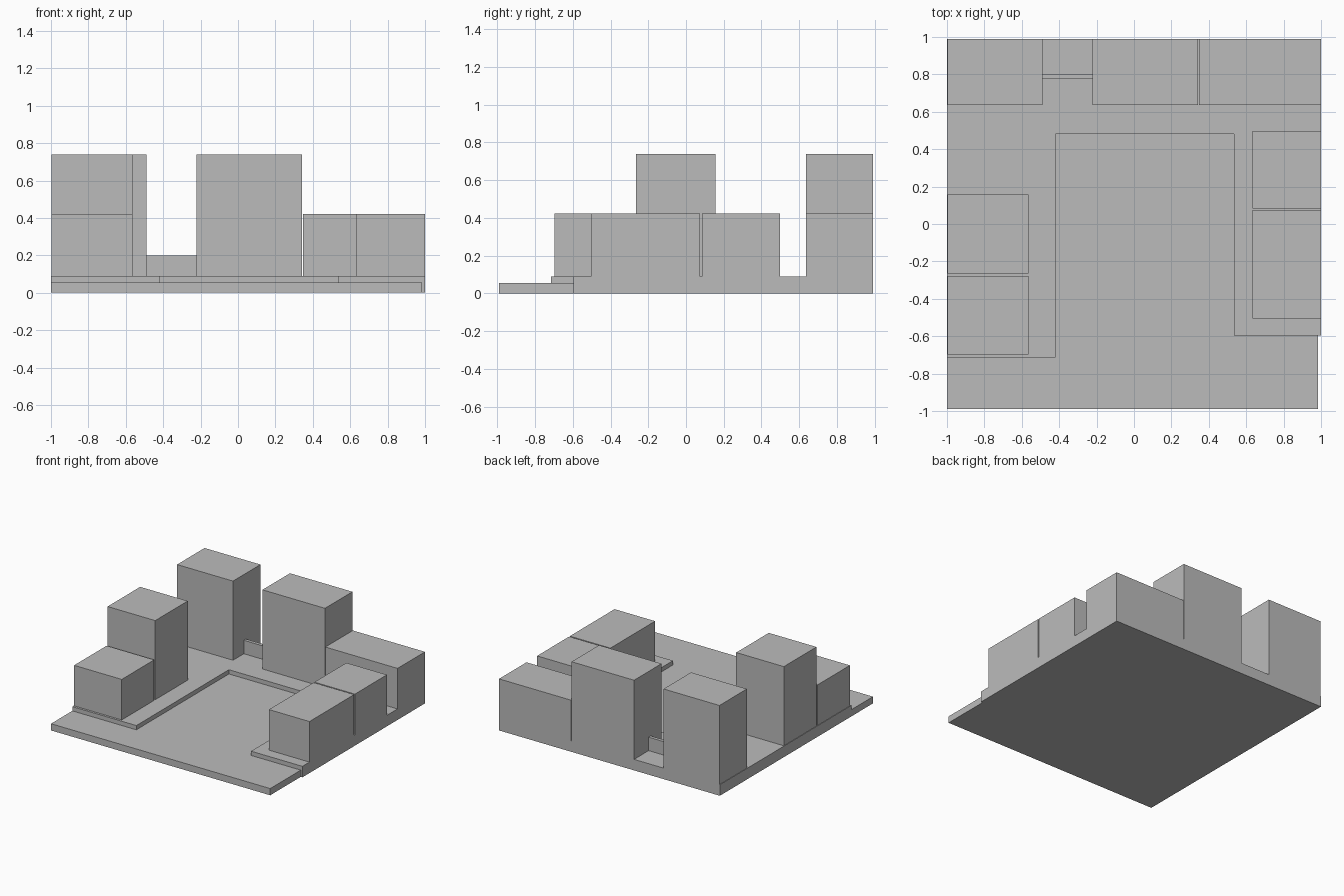
import bpy
import bmesh

default = bpy.data.objects.get("Cube")
if default:
    bpy.data.objects.remove(default, do_unlink=True)

grey = bpy.data.materials.new("plain grey")
grey.use_nodes = True
colour = (0.5, 0.5, 0.5, 1)
grey.diffuse_color = colour
grey.node_tree.nodes["Principled BSDF"].inputs["Base Color"].default_value = colour


def prism(name, outline, bottom, top):
    """Extrude a flat counter-clockwise outline upwards into a solid."""
    bm = bmesh.new()
    face = bm.faces.new([bm.verts.new((x, y, bottom)) for x, y in outline])
    extruded = bmesh.ops.extrude_face_region(bm, geom=[face], use_keep_orig=True)
    for item in extruded["geom"]:
        if isinstance(item, bmesh.types.BMVert):
            item.co.z = top
    bmesh.ops.recalc_face_normals(bm, faces=bm.faces)
    mesh = bpy.data.meshes.new(name)
    bm.to_mesh(mesh)
    bm.free()
    mesh.materials.append(grey)
    obj = bpy.data.objects.new(name, mesh)
    bpy.context.collection.objects.link(obj)
    return obj


def block(name, x0, x1, y0, y1, top):
    return prism(name, [(x0, y0), (x1, y0), (x1, y1), (x0, y1)], PAVING, top)


ROAD, PAVING, LOW, TALL = 0.055, 0.09, 0.422, 0.738
BACK, BACK_ROW = 0.99, 0.635

# Courtyard edge shared by the lower road and the raised paving
court = [(-1, -0.715), (-0.42, -0.715), (-0.42, 0.482),
         (0.535, 0.482), (0.535, -0.595)]

# Ground
prism("road_slab", [(-1, -0.99), (0.985, -0.99), (0.985, -0.595)] + court[::-1], 0, ROAD)
prism("raised_paving", court + [(1, -0.595), (1, BACK), (-1, BACK)], 0, PAVING)

# Back row of buildings
block("back_right_tower", -0.996, -0.49, BACK_ROW, BACK, TALL)
block("back_middle_tower", -0.223, 0.343, BACK_ROW, BACK, TALL)
block("back_left_building", 0.347, 1, BACK_ROW, BACK, LOW)
block("garden_wall", -0.49, -0.223, 0.775, 0.802, 0.2)

# Side buildings
block("right_side_tower", -0.996, -0.565, -0.264, 0.157, TALL)
block("right_side_building", -0.996, -0.565, -0.697, -0.277, LOW)
block("left_side_rear_building", 0.633, 1, 0.084, 0.498, LOW)
block("left_side_front_building", 0.633, 1, -0.504, 0.074, LOW)
